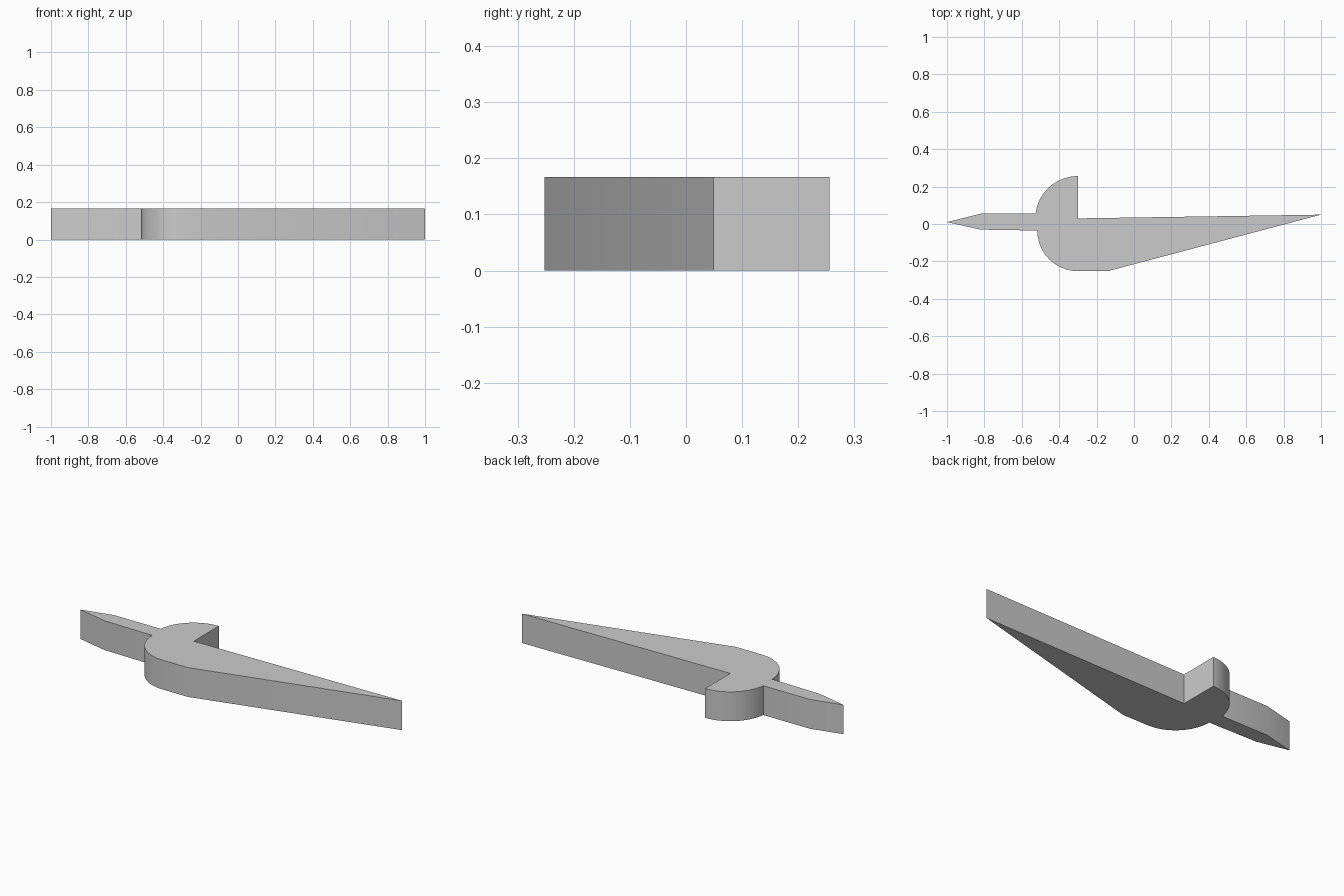
import bpy
import bmesh
import math

cube = bpy.data.objects.get("Cube")
if cube:
    bpy.data.objects.remove(cube, do_unlink=True)

HEIGHT = 0.167


def arc(cx, cy, radius, start, end, steps=20):
    """Points along a circular arc, angles in degrees."""
    angles = [math.radians(start + (end - start) * i / steps) for i in range(steps + 1)]
    return [(cx + radius * math.cos(a), cy + radius * math.sin(a)) for a in angles]


# Outline: pointed tang, upper quarter round, notch, long tapered blade, lower quarter round
outline = [(-1, 0.01), (-0.82, -0.03)]
outline += arc(-0.30, -0.035, 0.217, 180, 270)
outline += [(-0.14, -0.252), (1, 0.05), (-0.30, 0.03)]
outline += arc(-0.30, 0.028, 0.228, 90, 173)
outline += [(-0.82, 0.055)]

# Extrude the outline into a flat plate
bm = bmesh.new()
base = bm.faces.new([bm.verts.new((x, y, 0)) for x, y in outline])
result = bmesh.ops.extrude_face_region(bm, geom=[base], use_keep_orig=True)
top_verts = [v for v in result["geom"] if isinstance(v, bmesh.types.BMVert)]
bmesh.ops.translate(bm, verts=top_verts, vec=(0, 0, HEIGHT))
bmesh.ops.recalc_face_normals(bm, faces=bm.faces)

mesh = bpy.data.meshes.new("pointer_plate")
bm.to_mesh(mesh)
bm.free()
plate = bpy.data.objects.new("pointer_plate", mesh)
bpy.context.collection.objects.link(plate)

# Plain grey material
grey = bpy.data.materials.new("light grey")
grey.use_nodes = True
colour = (0.6, 0.6, 0.6, 1)
grey.diffuse_color = colour
grey.node_tree.nodes["Principled BSDF"].inputs["Base Color"].default_value = colour
mesh.materials.append(grey)

# Smooth rounds with crisp rims
bpy.ops.object.select_all(action="DESELECT")
plate.select_set(True)
bpy.context.view_layer.objects.active = plate
bpy.ops.object.shade_smooth_by_angle(angle=math.radians(30))
